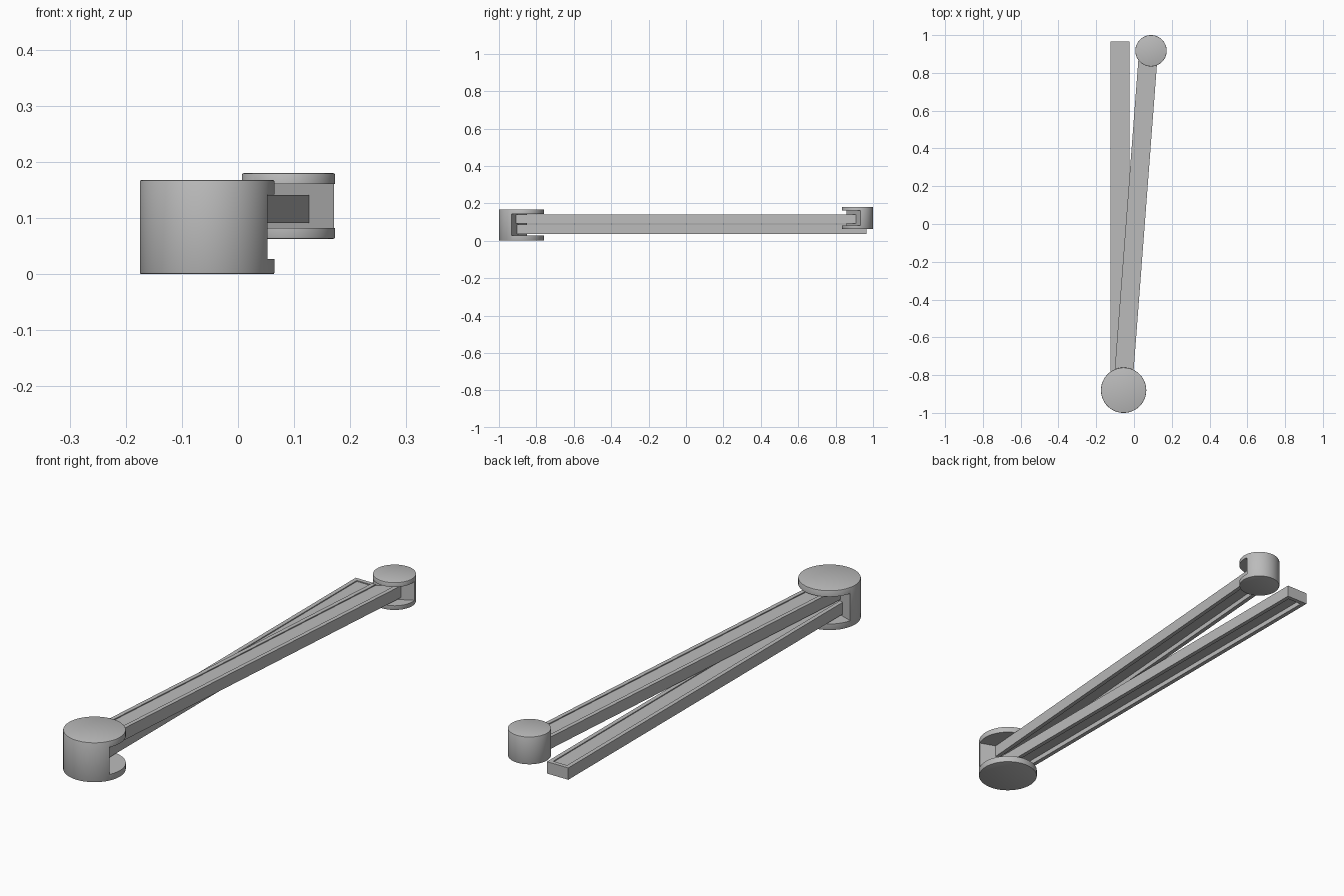
import bpy
import bmesh
from math import radians, sin, cos
from mathutils import Matrix, Vector

old = bpy.data.objects.get("Cube")
if old:
    bpy.data.objects.remove(old, do_unlink=True)

grey = bpy.data.materials.new("satin_grey")
grey.use_nodes = True
colour = (0.5, 0.5, 0.5, 1)
grey.diffuse_color = colour
grey.node_tree.nodes["Principled BSDF"].inputs["Base Color"].default_value = colour


def make_object(name, bm, location, turn=0):
    bmesh.ops.recalc_face_normals(bm, faces=bm.faces)
    mesh = bpy.data.meshes.new(name)
    bm.to_mesh(mesh)
    bm.free()
    mesh.materials.append(grey)
    obj = bpy.data.objects.new(name, mesh)
    obj.location = location
    obj.rotation_euler.z = turn
    bpy.context.collection.objects.link(obj)
    return obj


def box(size):
    bm = bmesh.new()
    bmesh.ops.create_cube(bm, size=1, matrix=Matrix.Diagonal((*size, 1)))
    return bm


def arm(name, start, end, bottom, width=0.1, height=0.05):
    """Bar with a shallow recess on top and a deep channel underneath."""
    a, b = Vector(start), Vector(end)
    bm = box((width, (b - a).length, height))
    bm.normal_update()
    for direction, depth in ((1, 0.004), (-1, 0.02)):
        face = next(f for f in bm.faces if f.normal.z * direction > 0.9)
        bmesh.ops.inset_region(bm, faces=[face], thickness=0.025)
        inner = bmesh.ops.extrude_discrete_faces(bm, faces=[face])["faces"][0]
        bmesh.ops.translate(bm, verts=inner.verts, vec=(0, 0, -direction * depth))
    mid = (a + b) / 2
    turn = (b - a).to_2d().angle_signed(Vector((0, 1)))
    return make_object(name, bm, (mid.x, mid.y, bottom + height / 2), turn)


def hub(name, centre, radius, bottom, top, plate_bottom, plate_top, opening, offset):
    """Rounded drum, notched between its end plates on the side facing opening."""
    height = top - bottom
    bm = bmesh.new()
    bmesh.ops.create_cone(bm, cap_ends=True, segments=96, radius1=radius,
                          radius2=radius, depth=height)
    rims = [e for e in bm.edges if abs(e.verts[0].co.z - e.verts[1].co.z) < 0.001]
    bmesh.ops.bevel(bm, geom=rims, offset=0.003, segments=2, profile=0.5, affect='EDGES')
    drum = make_object(name, bm, (*centre, bottom + height / 2))

    # Notch cutter, its flat back lying at the offset along the opening direction
    angle = radians(opening)
    reach = offset + 0.2
    cutter = make_object("notch_cutter", box((0.4, 0.4, plate_top - plate_bottom)),
                         (centre[0] + reach * cos(angle), centre[1] + reach * sin(angle),
                          (plate_top + plate_bottom) / 2), angle)
    cutter.hide_render = True
    bpy.context.view_layer.update()
    mod = drum.modifiers.new("notch", 'BOOLEAN')
    mod.operation = 'DIFFERENCE'
    mod.solver = 'EXACT'
    mod.object = cutter
    bpy.ops.object.select_all(action='DESELECT')
    drum.select_set(True)
    bpy.context.view_layer.objects.active = drum
    bpy.ops.object.modifier_apply(modifier=mod.name)
    bpy.data.objects.remove(cutter, do_unlink=True)
    bpy.ops.object.shade_smooth_by_angle(angle=radians(40))
    return drum


# Pivot drum at the front and smaller drum at the back
hub("front_hub", (-0.055, -0.88), 0.12, 0, 0.168, 0.027, 0.142, 70, -0.013)
hub("rear_hub", (0.09, 0.917), 0.083, 0.063, 0.18, 0.082, 0.161, -62, 0.024)

# Two folding arms, crossing at the front drum
arm("lower_arm", (-0.075, -0.93), (-0.075, 0.965), 0.036)
arm("upper_arm", (-0.064, -0.93), (0.079, 0.945), 0.091)
